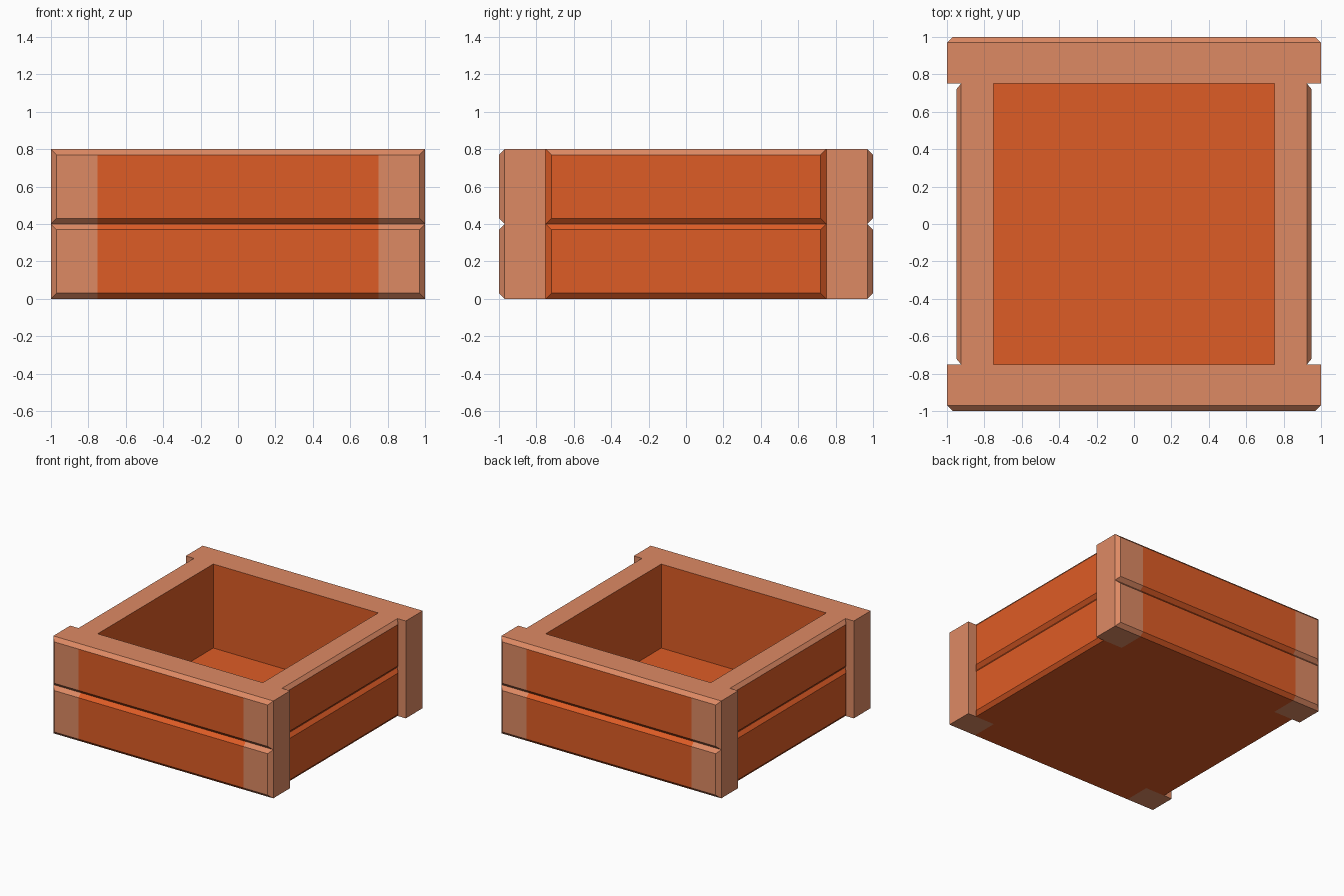
import bpy, bmesh, math
from mathutils import Matrix

if "Cube" in bpy.data.objects:
    bpy.data.objects.remove(bpy.data.objects["Cube"])


def make_mat(name, rgb):
    m = bpy.data.materials.new(name)
    m.diffuse_color = (*rgb, 1)
    m.use_nodes = True
    m.node_tree.nodes["Principled BSDF"].inputs["Base Color"].default_value = m.diffuse_color
    return m


ORANGE = make_mat("orange wood", (0.73, 0.107, 0.019))
PALE = make_mat("pale cut wood", (0.73, 0.254, 0.127))

INNER = 0.75      # half size of the opening
HEIGHT = 0.8
BEVEL = 0.03
PLANK = HEIGHT / 2


def finish(bm, name):
    me = bpy.data.meshes.new(name)
    bm.to_mesh(me)
    bm.free()
    me.materials.append(ORANGE)
    me.materials.append(PALE)
    ob = bpy.data.objects.new(name, me)
    bpy.context.collection.objects.link(ob)
    return ob


def plank(name, half, outer, depth, z0, angle, pale_ends):
    """Plank along x facing -y, outer face chamfered, turned about z."""
    bm = bmesh.new()
    z1 = z0 + PLANK
    rings = []
    for y, inset in ((-INNER, 0), (depth - outer, 0), (-outer, BEVEL)):
        h, a, b = half - inset, z0 + inset, z1 - inset
        rings.append([bm.verts.new((x, y, z)) for x, z in
                      ((-h, a), (h, a), (h, b), (-h, b))])
    for r, s in zip(rings, rings[1:]):
        for i in range(4):
            j = (i + 1) % 4
            bm.faces.new((r[i], r[j], s[j], s[i]))
    bm.faces.new(rings[0])
    bm.faces.new(rings[-1])
    # split lines between the middle and the pale end blocks
    if pale_ends:
        for x in (-INNER, INNER):
            bmesh.ops.bisect_plane(bm, geom=bm.verts[:] + bm.edges[:] + bm.faces[:],
                                   plane_co=(x, 0, 0), plane_no=(1, 0, 0))
    bmesh.ops.recalc_face_normals(bm, faces=bm.faces[:])
    # pale on end blocks and along the top rim
    hidden = []
    for f in bm.faces:
        c = f.calc_center_median()
        rim = f.normal.z > 0.3 and c.z > HEIGHT - 0.05
        f.material_index = int(rim or (pale_ends and abs(c.x) > INNER))
        joint = abs(f.normal.z) > 0.99 and abs(c.z - PLANK) < 0.001
        butt = not pale_ends and abs(f.normal.x) > 0.99
        if joint or butt:
            hidden.append(f)
    # drop faces buried in joints
    bmesh.ops.delete(bm, geom=hidden, context='FACES')
    bmesh.ops.rotate(bm, verts=bm.verts[:], cent=(0, 0, 0),
                     matrix=Matrix.Rotation(angle, 3, 'Z'))
    finish(bm, name)


# four walls of two stacked planks
WALLS = (("front", 1.0, 1.0, 0.03, 0, True),
         ("right", INNER, 0.95, 0.025, 90, False),
         ("back", 1.0, 1.0, 0.03, 180, True),
         ("left", INNER, 0.95, 0.025, 270, False))
for side, half, outer, depth, deg, ends in WALLS:
    for level, z0 in (("lower", 0), ("upper", PLANK)):
        plank(f"{side}_{level}_plank", half, outer, depth, z0,
              math.radians(deg), ends)

# floor board
bm = bmesh.new()
bmesh.ops.create_cube(bm, size=1)
bmesh.ops.scale(bm, vec=(2 * INNER, 2 * INNER, 0.11), verts=bm.verts[:])
bmesh.ops.translate(bm, vec=(0, 0, 0.055), verts=bm.verts[:])
finish(bm, "floor_board")
